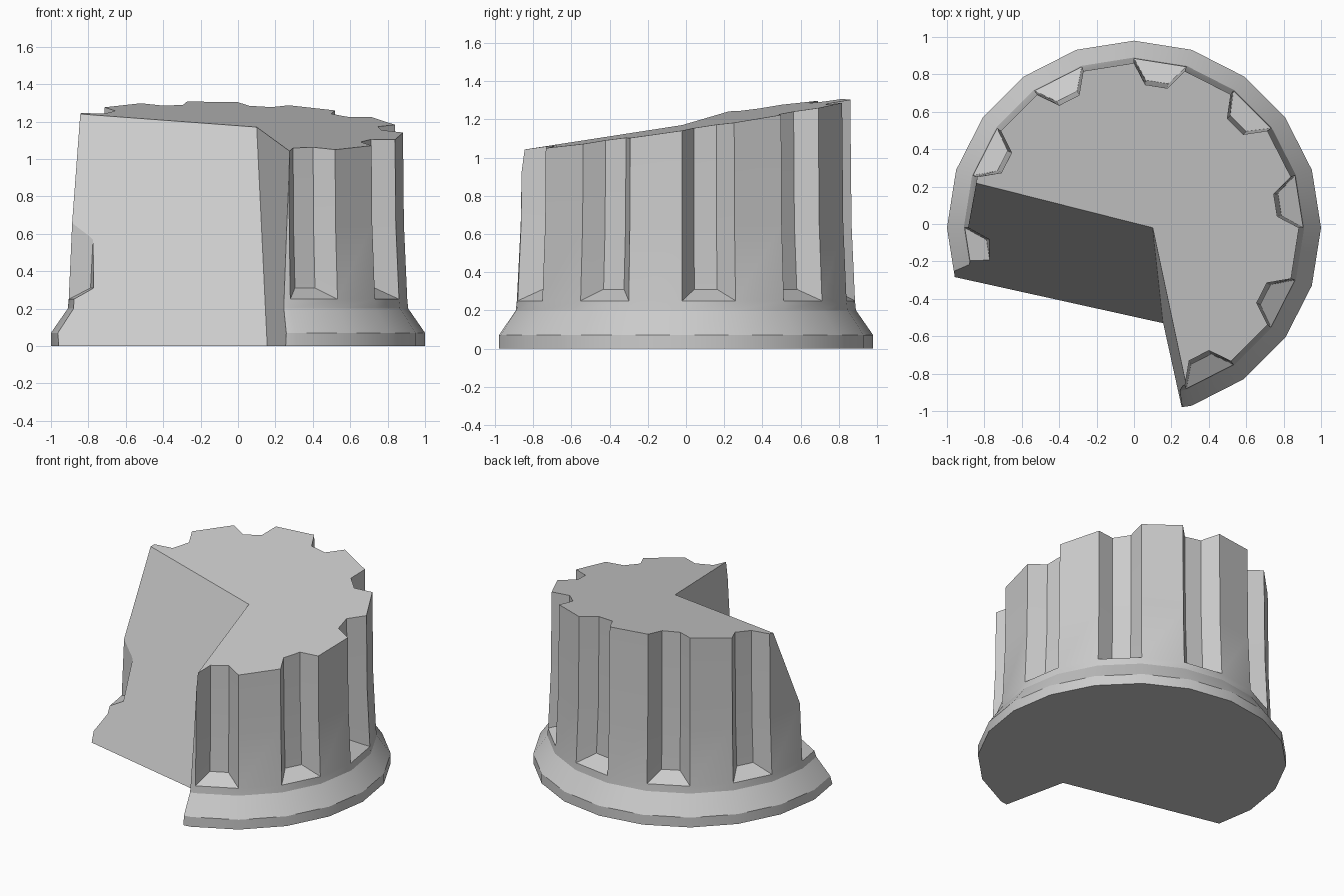
import bpy, bmesh
from math import radians, sin, cos
from mathutils import Vector

if "Cube" in bpy.data.objects:
    bpy.data.objects.remove(bpy.data.objects["Cube"])

SIDES = 20
CY = -0.02
DEPTH = 0.105      # flute depth
HALF = 0.06        # half width of the flute's back wall


def cut(bm, point, normal):
    """Slice away everything on the normal side and cap the hole."""
    geom = bm.verts[:] + bm.edges[:] + bm.faces[:]
    res = bmesh.ops.bisect_plane(bm, geom=geom, plane_co=point,
                                 plane_no=Vector(normal).normalized(), clear_outer=True)
    edges = [e for e in res["geom_cut"] if isinstance(e, bmesh.types.BMEdge)]
    bmesh.ops.contextual_create(bm, geom=edges)


def make_object(bm, name):
    bmesh.ops.recalc_face_normals(bm, faces=bm.faces[:])
    mesh = bpy.data.meshes.new(name)
    bm.to_mesh(mesh)
    bm.free()
    obj = bpy.data.objects.new(name, mesh)
    bpy.context.collection.objects.link(obj)
    return obj


def ring(bm, r, z):
    return [bm.verts.new((r * cos(radians(18 * i)), CY + r * sin(radians(18 * i)), z))
            for i in range(SIDES)]


def flute_back(bm, i, r, z):
    """Two inner flute corners on face i."""
    a = radians(18 * i + 9)
    d = r * cos(radians(9)) - DEPTH
    return [bm.verts.new((d * cos(a) - t * sin(a), CY + d * sin(a) + t * cos(a), z))
            for t in (-HALF, HALF)]


# Flared base and fluted shaft
bm = bmesh.new()
lower = [(1.0, 0), (1.0, 0.07), (0.91, 0.20), (0.905, 0.25)]
shaft = [(0.905, 0.25), (0.887, 0.65), (0.879, 1.45)]
rings = [ring(bm, r, z) for r, z in lower]
bm.faces.new(rings[0])
for lo, hi in zip(rings, rings[1:]):
    for i in range(SIDES):
        j = (i + 1) % SIDES
        bm.faces.new((lo[i], lo[j], hi[j], hi[i]))

rings = [rings[-1]] + [ring(bm, r, z) for r, z in shaft[1:]]
for i in range(SIDES):
    j = (i + 1) % SIDES
    if i % 2:
        for lo, hi in zip(rings, rings[1:]):
            bm.faces.new((lo[i], lo[j], hi[j], hi[i]))
        continue
    backs = [flute_back(bm, i, r, max(z, 0.31)) for r, z in shaft]
    bm.faces.new((rings[0][i], rings[0][j], backs[0][1], backs[0][0]))
    for k in range(2):
        lo = [rings[k][i], *backs[k], rings[k][j]]
        hi = [rings[k + 1][i], *backs[k + 1], rings[k + 1][j]]
        for s in range(3):
            bm.faces.new((lo[s], lo[s + 1], hi[s + 1], hi[s]))

# Slanted break across the top
apex = Vector((0.10, -0.02, 1.17))
cut(bm, apex, (0.037, -0.147, 1))
column = make_object(bm, "broken_column")

# Wedge broken out of the front left
bm = bmesh.new()
bmesh.ops.create_cube(bm, size=6)
cut(bm, apex, (0.2213, 1, -0.4255))
cut(bm, apex, (1, 0.22, -0.048))
wedge = make_object(bm, "wedge_cutter")
wedge.hide_render = True

mod = column.modifiers.new("wedge", "BOOLEAN")
mod.operation = "DIFFERENCE"
mod.solver = "EXACT"
mod.object = wedge
bpy.context.view_layer.objects.active = column
column.select_set(True)
bpy.ops.object.modifier_apply(modifier=mod.name)
bpy.data.objects.remove(wedge)
bpy.ops.object.shade_smooth_by_angle(angle=radians(25))
